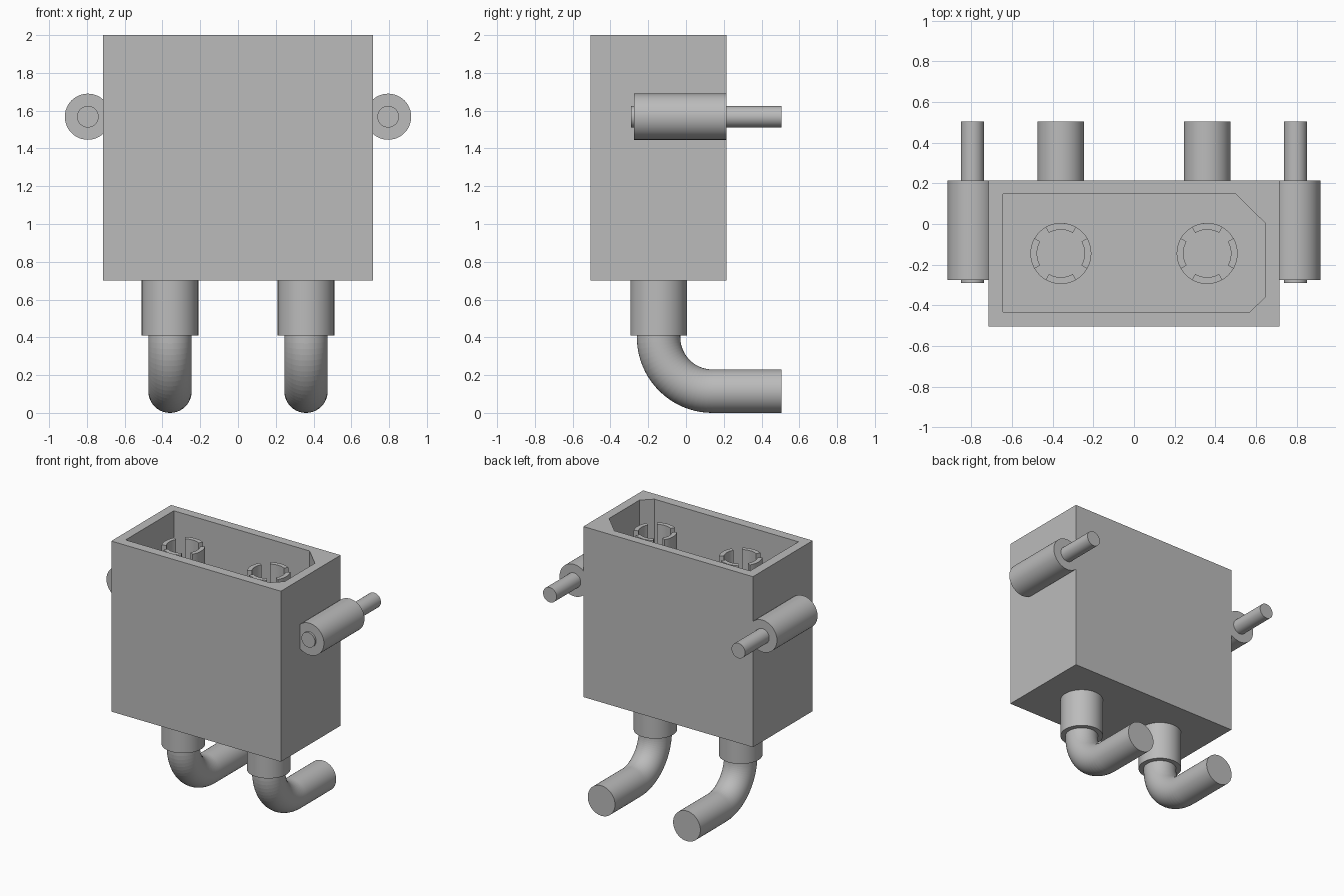
import bpy, bmesh, math
from mathutils import Matrix, Vector

if "Cube" in bpy.data.objects:
    bpy.data.objects.remove(bpy.data.objects["Cube"])

grey = bpy.data.materials.new("plain grey")
grey.use_nodes = True
COLOUR = (0.5, 0.5, 0.5, 1)
grey.diffuse_color = COLOUR
grey.node_tree.nodes["Principled BSDF"].inputs["Base Color"].default_value = COLOUR

CONTACT_X, CONTACT_Y = 0.36, -0.145
BACK, FRONT, END = 0.215, -0.505, 0.505
FLOOR, SLOT_Z, TIP_Z = 1.2, 1.55, 1.92


def finish(name, bm, smooth=False):
    bmesh.ops.recalc_face_normals(bm, faces=bm.faces)
    mesh = bpy.data.meshes.new(name)
    bm.to_mesh(mesh)
    bm.free()
    mesh.materials.append(grey)
    obj = bpy.data.objects.new(name, mesh)
    bpy.context.collection.objects.link(obj)
    if smooth:
        bpy.ops.object.select_all(action="DESELECT")
        obj.select_set(True)
        bpy.context.view_layer.objects.active = obj
        bpy.ops.object.shade_smooth_by_angle(angle=math.radians(35))
    return obj


def prism(bm, outline, z0, z1):
    base = bm.faces.new([bm.verts.new((x, y, z0)) for x, y in outline])
    new = bmesh.ops.extrude_face_region(bm, geom=[base], use_keep_orig=True)["geom"]
    top = [v for v in new if isinstance(v, bmesh.types.BMVert)]
    bmesh.ops.translate(bm, verts=top, vec=(0, 0, z1 - z0))


def cylinder(name, radius, start, end):
    start, end = Vector(start), Vector(end)
    axis = end - start
    bm = bmesh.new()
    matrix = Matrix.Translation((start + end) / 2) @ axis.to_track_quat("Z", "Y").to_matrix().to_4x4()
    bmesh.ops.create_cone(bm, cap_ends=True, segments=48, radius1=radius, radius2=radius,
                          depth=axis.length, matrix=matrix)
    return finish(name, bm, True)


# Housing with a keyed, chamfered cavity open at the top
bm = bmesh.new()
prism(bm, [(-0.715, FRONT), (0.715, FRONT), (0.715, BACK), (-0.715, BACK)], 0.7, 2.0)
housing = finish("housing", bm)
bm = bmesh.new()
prism(bm, [(-0.645, -0.433), (0.57, -0.433), (0.645, -0.36), (0.645, 0.005),
           (0.5, 0.148), (-0.645, 0.148)], FLOOR, 2.2)
cutter = finish("cavity_cutter", bm)
cutter.hide_render = True
cut = housing.modifiers.new("cavity", "BOOLEAN")
cut.operation, cut.solver, cut.object = "DIFFERENCE", "EXACT", cutter
bpy.context.view_layer.objects.active = housing
bpy.ops.object.modifier_apply(modifier=cut.name)
bpy.data.objects.remove(cutter)


def split_tip(name, cx, cy):
    # Four curved fingers separated by diagonal slots
    bm = bmesh.new()
    for quarter in range(4):
        angles = [math.radians(90 * quarter - 30 + 6 * i) for i in range(11)]
        outer = [(cx + 0.15 * math.cos(a), cy + 0.15 * math.sin(a)) for a in angles]
        inner = [(cx + 0.117 * math.cos(a), cy + 0.117 * math.sin(a)) for a in reversed(angles)]
        prism(bm, outer + inner, SLOT_Z, TIP_Z)
    finish(name, bm, True)


def bent_lead(name, cx, cy):
    # Round lead: down from the collar, around a bend, then straight back
    radius, bend = 0.115, 0.285
    bm = bmesh.new()
    bmesh.ops.create_circle(bm, cap_ends=True, segments=40, radius=radius,
                            matrix=Matrix.Translation((cx, cy, 0.45)))
    face = bm.faces[:]

    def sweep(faces, vec):
        new = bmesh.ops.extrude_face_region(bm, geom=faces)["geom"]
        bmesh.ops.translate(bm, verts=[v for v in new if isinstance(v, bmesh.types.BMVert)], vec=vec)
        return [f for f in new if isinstance(f, bmesh.types.BMFace)]

    # Keep the upper cap and carry the moving end through the path
    end = sweep(face, (0, 0, radius + bend - 0.45))
    steps = 20
    pivot = Vector((cx, cy + bend, radius + bend))
    turn = Matrix.Rotation(math.radians(90 / steps), 3, "X")
    for _ in range(steps):
        end = sweep(end, (0, 0, 0))
        bmesh.ops.rotate(bm, cent=pivot, matrix=turn, verts=list({v for f in end for v in f.verts}))
    sweep(end, (0, END - cy - bend, 0))
    finish(name, bm, True)


for side, s in (("left", 1), ("right", -1)):
    # Contact inside the cavity, collar and lead below
    x, y = s * CONTACT_X, CONTACT_Y
    cylinder(side + "_contact_base", 0.15, (x, y, FLOOR - 0.02), (x, y, SLOT_Z))
    split_tip(side + "_contact_tip", x, y)
    cylinder(side + "_collar", 0.15, (x, y, 0.41), (x, y, 0.72))
    bent_lead(side + "_bent_lead", x, y)
    # Mounting barrel and the pin running through it
    x, z = s * 0.795, 1.568
    cylinder(side + "_mount_barrel", 0.122, (x, -0.275, z), (x, BACK - 0.001, z))
    cylinder(side + "_mount_pin", 0.057, (x, -0.29, z), (x, END, z))
